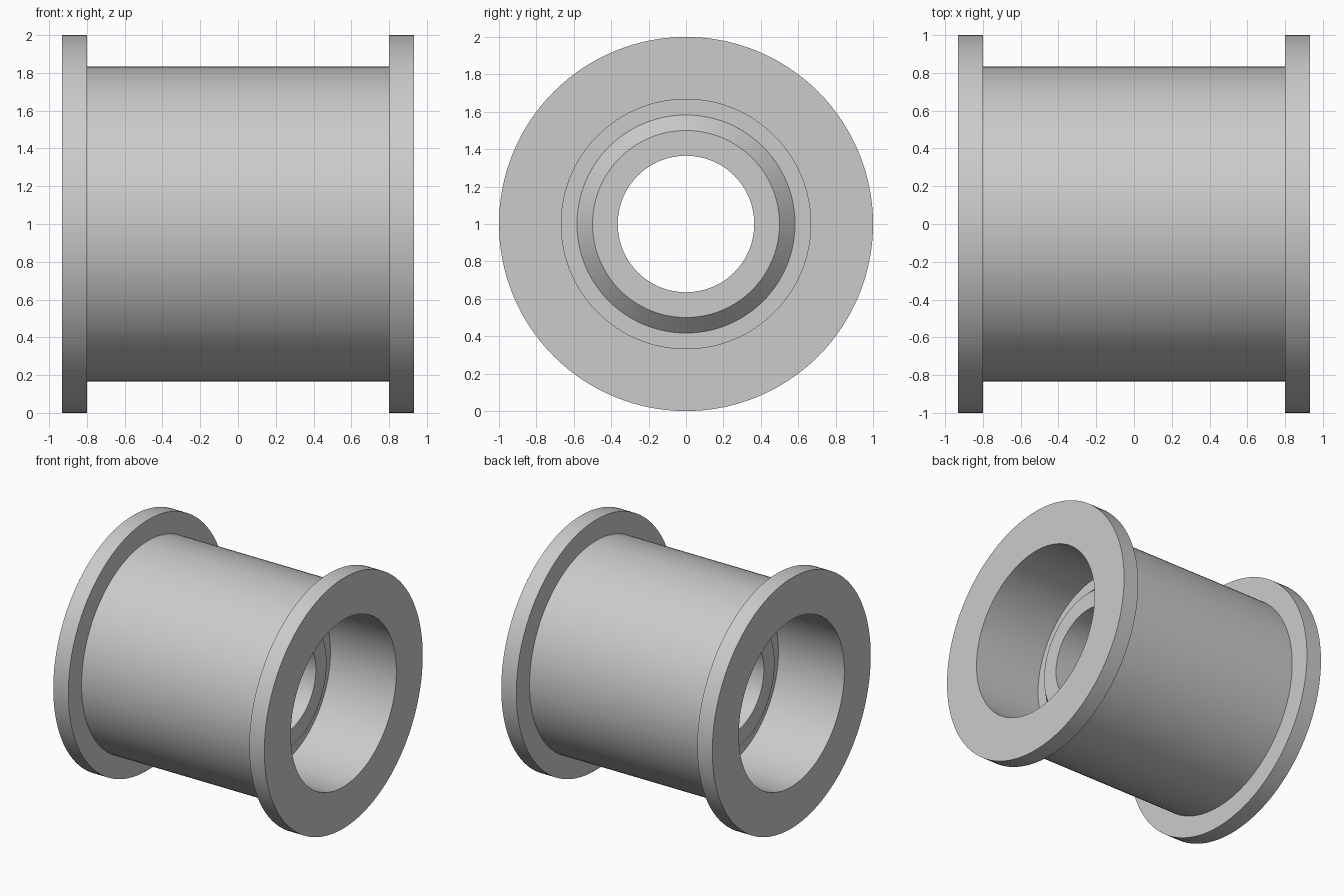
import bpy, bmesh, math

cube = bpy.data.objects.get("Cube")
if cube:
    bpy.data.objects.remove(cube)

SEGMENTS = 128
CENTRE_Z = 1.0

grey = bpy.data.materials.new("light_grey")
grey.use_nodes = True
colour = (0.6, 0.6, 0.6, 1)
grey.diffuse_color = colour
grey.node_tree.nodes["Principled BSDF"].inputs["Base Color"].default_value = colour


def lathe(name, profile):
    """Revolve a closed (x, radius) outline about the x axis."""
    bm = bmesh.new()
    rings = []
    for i in range(SEGMENTS):
        a = math.tau * i / SEGMENTS
        rings.append([bm.verts.new((x, r * math.cos(a), r * math.sin(a)))
                      for x, r in profile])
    n = len(profile)
    for i, ring in enumerate(rings):
        following = rings[(i + 1) % SEGMENTS]
        for j in range(n):
            k = (j + 1) % n
            bm.faces.new((ring[j], ring[k], following[k], following[j]))
    bmesh.ops.recalc_face_normals(bm, faces=bm.faces)
    mesh = bpy.data.meshes.new(name)
    bm.to_mesh(mesh)
    bm.free()
    mesh.materials.append(grey)
    obj = bpy.data.objects.new(name, mesh)
    obj.location.z = CENTRE_Z
    bpy.context.collection.objects.link(obj)
    bpy.ops.object.select_all(action="DESELECT")
    obj.select_set(True)
    bpy.context.view_layer.objects.active = obj
    bpy.ops.object.shade_smooth_by_angle(angle=math.radians(30))
    return obj


# Half outline: barrel, flange, counterbore, chamfered hub, through hole
half = [
    (0.8, 0.833), (0.8, 1.0), (0.933, 1.0),
    (0.933, 0.667), (0.35, 0.667),
    (0.35, 0.583), (0.433, 0.5), (0.433, 0.365),
]
# Mirror the half to the other end
outline = half + [(-x, r) for x, r in reversed(half)]
lathe("flanged_sleeve", outline)
